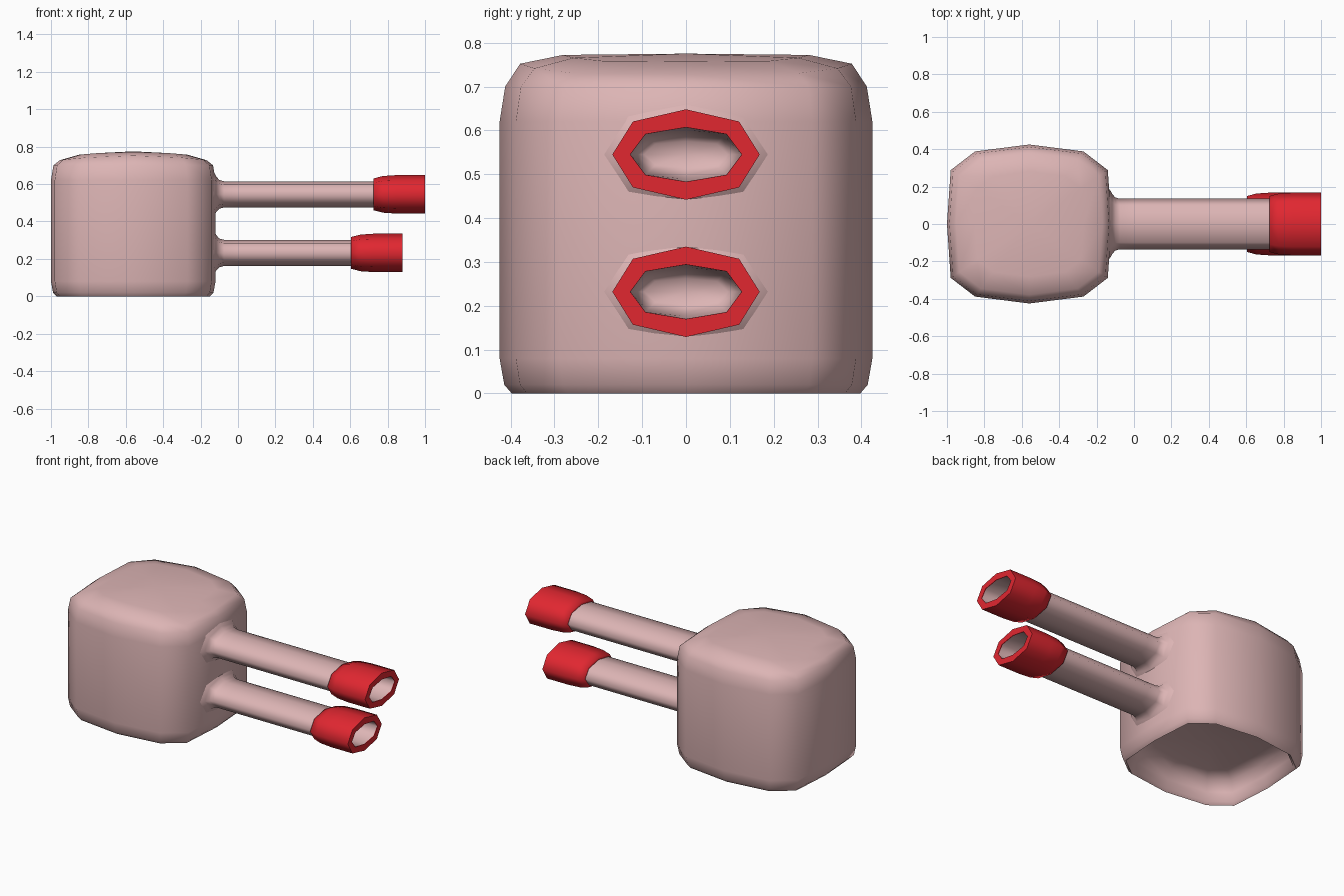
import bpy, math

if "Cube" in bpy.data.objects:
    bpy.data.objects.remove(bpy.data.objects["Cube"])


def material(name, rgb):
    m = bpy.data.materials.new(name)
    m.diffuse_color = (*rgb, 1)
    m.use_nodes = True
    m.node_tree.nodes["Principled BSDF"].inputs["Base Color"].default_value = m.diffuse_color
    return m


pink = material("pink", (0.72, 0.46, 0.46))
red = material("red", (0.75, 0.02, 0.03))


def loft(name, rings, mat, tips=None, loop=False):
    """Skin equal-sized rings, smooth; finish with two tip points or a closed loop."""
    n, m = len(rings[0]), len(rings)
    verts = [p for r in rings for p in r]
    faces = []
    for i in range(m if loop else m - 1):
        a, b = i * n, (i + 1) % m * n
        faces += [(a + j, a + (j + 1) % n, b + (j + 1) % n, b + j) for j in range(n)]
    if tips:
        for tip, row in zip(tips, (0, m - 1)):
            verts.append(tip)
            t = len(verts) - 1
            for j in range(n):
                tri = (row * n + j, row * n + (j + 1) % n, t)
                faces.append(tri if row else tri[::-1])
    me = bpy.data.meshes.new(name)
    me.from_pydata(verts, [], faces)
    me.materials.append(mat)
    ob = bpy.data.objects.new(name, me)
    bpy.context.collection.objects.link(ob)
    bpy.ops.object.select_all(action='DESELECT')
    bpy.context.view_layer.objects.active = ob
    ob.select_set(True)
    bpy.ops.object.mode_set(mode='EDIT')
    bpy.ops.mesh.select_all(action='SELECT')
    bpy.ops.mesh.normals_make_consistent(inside=False)
    bpy.ops.object.mode_set(mode='OBJECT')
    bpy.ops.object.shade_smooth_by_angle(angle=math.radians(80))
    return ob


CX = -0.56


def body_ring(s, zx, zy):
    """Rounded plan outline; height blends from zx (x sides) to zy (y sides)."""
    q = [(0.44, 0), (0.42, 0.288), (0.29, 0.388), (0, 0.425)]
    half = q + [(-x, y) for x, y in q[-2::-1]]
    plan = half + [(x, -y) for x, y in half[-2:0:-1]]
    return [(CX + s * x, s * y, zy + (zx - zy) * (x / 0.44) ** 2) for x, y in plan]


def tube_ring(x, d, zc):
    ys, zs, k = 0.135 + d, 0.07 + d, 0.7 * d
    q = [(ys, 0), (0.098 + k, 0.052 + k), (0, zs), (-0.098 - k, 0.052 + k),
         (-ys, 0), (-0.098 - k, -0.052 - k), (0, -zs), (0.098 + k, -0.052 - k)]
    return [(x, y, zc + z) for y, z in q]


# Body: domed top, straight sides, rounded rim and a recess underneath
profile = [(0.66, 0.757, 0.772), (0.89, 0.728, 0.752), (0.97, 0.70, 0.70),
           (1, 0.62, 0.62), (1, 0.08, 0.08), (0.975, 0.02, 0.02), (0.935, 0, 0),
           (0.90, 0.015, 0.015), (0.88, 0.07, 0.07), (0.82, 0.13, 0.13),
           (0.66, 0.15, 0.15)]
body = loft("body", [body_ring(*p) for p in profile], pink,
            tips=[(CX, 0, 0.775), (CX, 0, 0.155)])

for label, zc, end in (("upper", 0.545, 1.0), ("lower", 0.232, 0.88)):
    # Tube with a flared root and a rounded pocket in its mouth
    path = [(-0.14, 0.06), (-0.125, 0.042), (-0.117, 0.026), (-0.1, 0.007), (-0.075, 0),
            (0, 0), (end - 0.004, 0), (end - 0.004, -0.008), (end - 0.12, -0.014),
            (end - 0.16, -0.025), (end - 0.175, -0.04)]
    loft(label + "_tube", [tube_ring(x, d, zc) for x, d in path], pink,
         tips=[(-0.14, 0, zc), (end - 0.178, 0, zc)])

    # Red end sleeve
    path = [(end - 0.275, -0.004), (end - 0.275, 0.015), (end - 0.225, 0.028),
            (end - 0.15, 0.033), (end, 0.033), (end, -0.008), (end - 0.004, -0.008),
            (end - 0.01, -0.004)]
    loft(label + "_sleeve", [tube_ring(x, d, zc) for x, d in path], red, loop=True)
